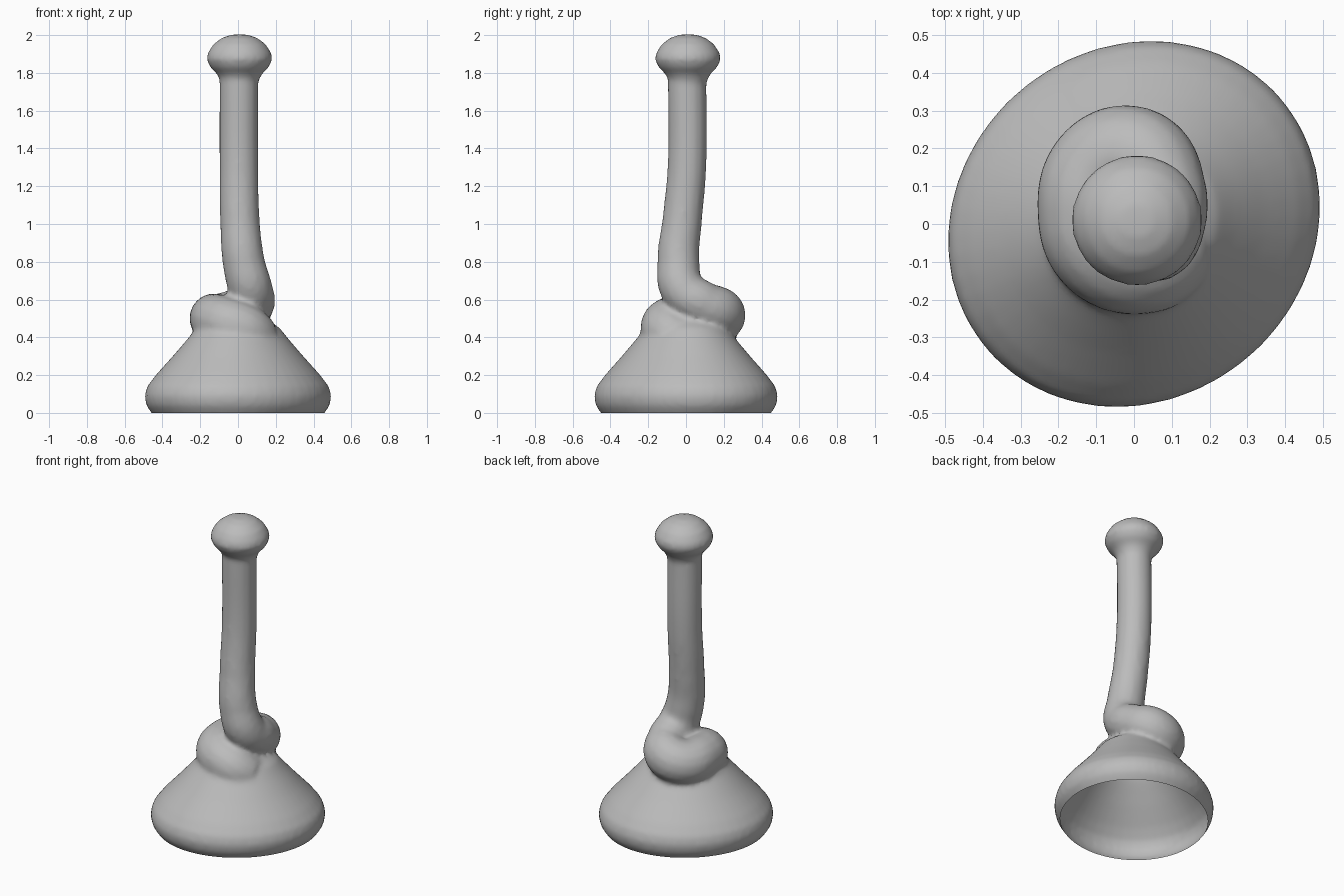
import bpy, bmesh, math
from mathutils import Matrix, Vector

cube = bpy.data.objects.get("Cube")
if cube:
    bpy.data.objects.remove(cube, do_unlink=True)

clay = bpy.data.materials.new("grey_clay")
clay.use_nodes = True
clay.diffuse_color = (0.5, 0.5, 0.5, 1)
clay.node_tree.nodes["Principled BSDF"].inputs["Base Color"].default_value = (0.5, 0.5, 0.5, 1)


def link(name, data):
    ob = bpy.data.objects.new(name, data)
    bpy.context.collection.objects.link(ob)
    return ob


def evaluated_mesh(ob):
    dg = bpy.context.evaluated_depsgraph_get()
    dg.update()
    return bpy.data.meshes.new_from_object(ob.evaluated_get(dg))


def lathe(bm, profile, matrix, steps=48):
    """Spin a closed (radius, height) profile around z."""
    verts = [bm.verts.new((r, 0, z)) for r, z in profile]
    edges = [bm.edges.new(pair) for pair in zip(verts, verts[1:])]
    out = bmesh.ops.spin(bm, geom=verts + edges, axis=(0, 0, 1), cent=(0, 0, 0),
                         angle=math.tau, steps=steps, use_merge=True)
    made = {v for e in out["geom_last"] for v in ([e] if isinstance(e, bmesh.types.BMVert) else e.verts)}
    made |= {v for v in bm.verts if v.index == -1}
    return matrix, made


def lathed_mesh(profile, matrix):
    bm = bmesh.new()
    lathe(bm, profile, Matrix())
    bmesh.ops.remove_doubles(bm, verts=bm.verts, dist=0.0005)
    bmesh.ops.transform(bm, matrix=matrix, verts=bm.verts)
    bmesh.ops.recalc_face_normals(bm, faces=bm.faces)
    me = bpy.data.meshes.new("lathed")
    bm.to_mesh(me)
    bm.free()
    return me


# flared base, slightly oval along a diagonal
oval = (Matrix.Rotation(math.radians(40), 4, "Z") @ Matrix.Diagonal((1.04, 0.945, 1, 1))
        @ Matrix.Rotation(math.radians(-40), 4, "Z"))
base = lathed_mesh([(0, -0.1), (0.38, -0.1), (0.42, -0.04), (0.458, 0), (0.485, 0.04), (0.494, 0.09),
                    (0.48, 0.14), (0.435, 0.2), (0.345, 0.3), (0.268, 0.39), (0.22, 0.45),
                    (0.12, 0.52), (0, 0.54)], oval)

# rounded cap
cap = lathed_mesh([(0, 1.74), (0.095, 1.74), (0.115, 1.79), (0.155, 1.83), (0.174, 1.87), (0.168, 1.905),
                   (0.14, 1.95), (0.095, 1.985), (0.045, 2.002), (0, 2.004)],
                  Matrix.Translation((0.008, 0.01, 0)))

# stalk that coils once around the top of the base
path = [((0.005, 0.006, 1.8), 0.103), ((0.005, 0.005, 1.3), 0.103), ((0.01, -0.02, 1.02), 0.105),
        ((0.03, -0.04, 0.8), 0.112), ((0.065, -0.015, 0.65), 0.12), ((0.07, 0.09, 0.575), 0.122),
        ((0.01, 0.175, 0.53), 0.135), ((-0.085, 0.155, 0.5), 0.135), ((-0.125, 0.03, 0.5), 0.132),
        ((-0.08, -0.07, 0.48), 0.14), ((0.03, -0.1, 0.44), 0.14), ((0.11, -0.05, 0.38), 0.13)]
curve = bpy.data.curves.new("stalk_path", "CURVE")
curve.dimensions = "3D"
curve.bevel_depth = 1
curve.bevel_resolution = 6
curve.use_fill_caps = True
spline = curve.splines.new("BEZIER")
spline.bezier_points.add(len(path) - 1)
for point, (co, radius) in zip(spline.bezier_points, path):
    point.co, point.radius = co, radius
    point.handle_left_type = point.handle_right_type = "AUTO"
stalk_helper = link("stalk_helper", curve)
stalk = evaluated_mesh(stalk_helper)
bpy.data.objects.remove(stalk_helper, do_unlink=True)

# fuse the parts into one soft skin
bm = bmesh.new()
for me in (base, cap, stalk):
    bm.from_mesh(me)
bmesh.ops.remove_doubles(bm, verts=bm.verts, dist=0.0001)
fused = bpy.data.meshes.new("fused")
bm.to_mesh(fused)
bm.free()
helper = link("fuse_helper", fused)
remesh = helper.modifiers.new("fuse", "REMESH")
remesh.mode = "VOXEL"
remesh.voxel_size = 0.016
soften = helper.modifiers.new("soften", "SMOOTH")
soften.factor = 0.5
soften.iterations = 5
skin = evaluated_mesh(helper)
bpy.data.objects.remove(helper, do_unlink=True)

# cut the underside open
bm = bmesh.new()
bm.from_mesh(skin)
bmesh.ops.bisect_plane(bm, geom=bm.verts[:] + bm.edges[:] + bm.faces[:], plane_co=(0, 0, 0),
                       plane_no=(0, 0, 1), clear_inner=True)
# keep only the outer skin
start = max(bm.verts, key=lambda v: v.co.z)
seen, stack = {start}, [start]
while stack:
    for edge in stack.pop().link_edges:
        for v in edge.verts:
            if v not in seen:
                seen.add(v)
                stack.append(v)
bmesh.ops.delete(bm, geom=[v for v in bm.verts if v not in seen], context="VERTS")
for face in bm.faces:
    face.smooth = True
    face.material_index = 0
body = bpy.data.meshes.new("coiled_stalk_and_base")
bm.to_mesh(body)
bm.free()
body.materials.clear()
body.materials.append(clay)
link("coiled_stalk_and_base", body)
